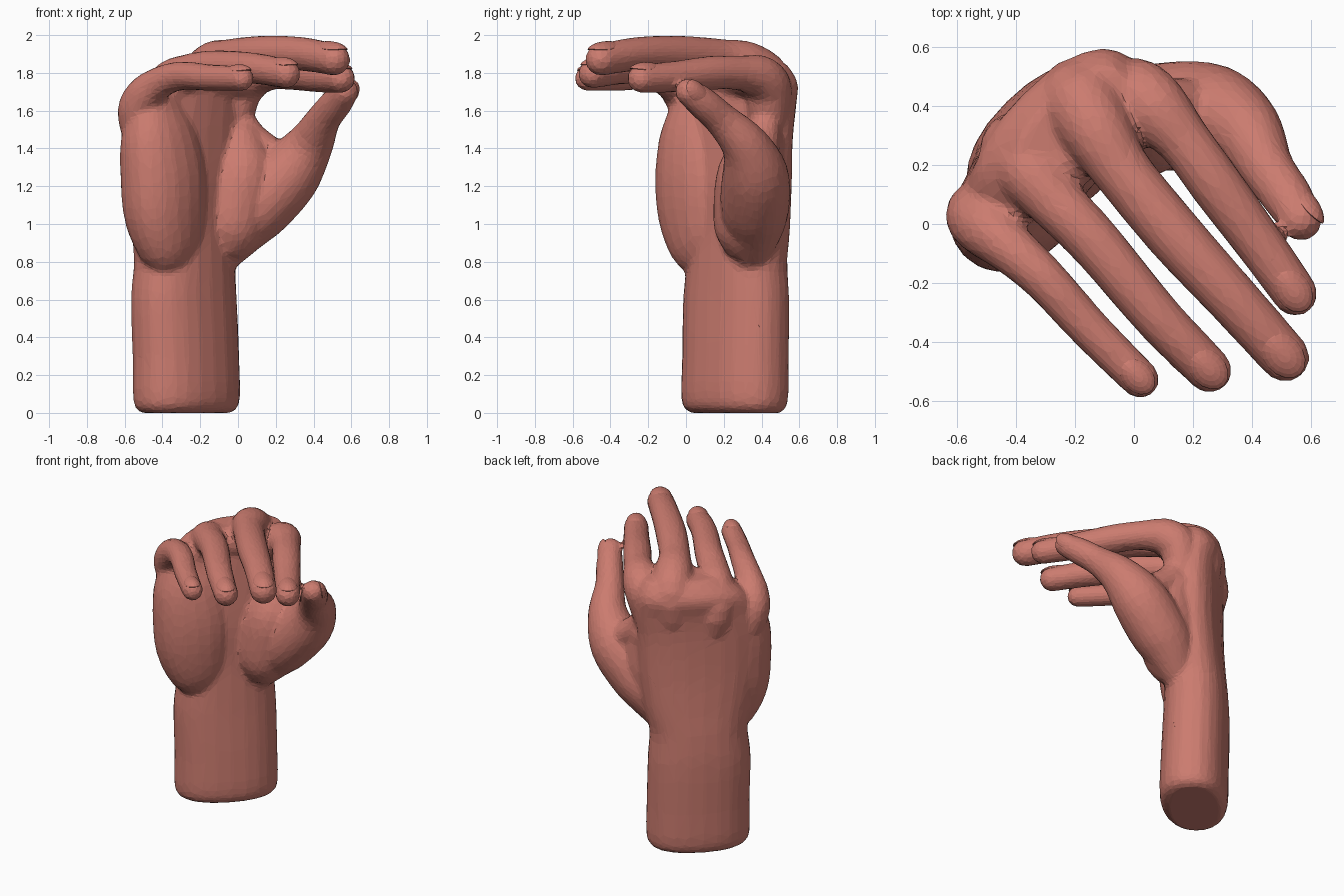
import bpy, bmesh, math
from mathutils import Vector

old = bpy.data.objects.get("Cube")
if old:
    bpy.data.objects.remove(old, do_unlink=True)

# One skin colour for everything
skin = bpy.data.materials.new("skin")
skin.use_nodes = True
tone = (0.60, 0.20, 0.16, 1)
skin.diffuse_color = tone
bsdf = skin.node_tree.nodes["Principled BSDF"]
bsdf.inputs["Base Color"].default_value = tone
bsdf.inputs["Roughness"].default_value = 0.8

H = math.sqrt(0.5)
ACROSS = Vector((H, H, 0))       # little-finger side to index side
FORWARD = Vector((H, -H, 0))     # the way the palm faces
UP = Vector((0, 0, 1))


def spline(rows, steps=4):
    """Smooth interpolation through rows of centre and radii."""
    pad = [rows[0]] + rows + [rows[-1]]
    out = []
    for i in range(len(rows) - 1):
        p, q, r, s = pad[i:i + 4]
        for k in range(steps):
            f = k / steps
            out.append([b + f * (c - a + f * (2*a - 5*b + 4*c - d + f * (3*b - a - 3*c + d))) / 2
                        for a, b, c, d in zip(p, q, r, s)])
    return out + [list(rows[-1])]


def frame(tangent, side):
    t = tangent.normalized()
    s = (side - t * side.dot(t)).normalized()
    return t, s, t.cross(s)


def loft(bm, rows, side, axis=None, round_tip=False, power=1.0, sides=20):
    """Skin elliptical rings along a path of (x, y, z, half width, half depth)."""
    rows = spline([tuple(r) for r in rows])
    if round_tip:
        end = Vector(rows[-1][:3])
        d = (end - Vector(rows[-2][:3])).normalized()
        a, b = rows[-1][3:]
        for k in (0.35, 0.65, 0.87, 0.98):
            w = math.sqrt(1 - k * k)
            rows.append([*(end + d * b * k), a * w, b * w])
    pts = [Vector(r[:3]) for r in rows]
    rings = []
    for i, row in enumerate(rows):
        along = axis or pts[min(i + 1, len(pts) - 1)] - pts[max(i - 1, 0)]
        t, s, n = frame(along, side)
        ring = []
        for k in range(sides):
            ang = math.tau * k / sides
            c, v = math.cos(ang), math.sin(ang)
            c = math.copysign(abs(c) ** power, c)
            v = math.copysign(abs(v) ** power, v)
            ring.append(bm.verts.new(pts[i] + s * c * row[3] + n * v * row[4]))
        rings.append(ring)
    for lo, hi in zip(rings, rings[1:]):
        for k in range(sides):
            j = (k + 1) % sides
            bm.faces.new((lo[k], lo[j], hi[j], hi[k]))
    bm.faces.new(rings[0][::-1])
    bm.faces.new(rings[-1])


def add_object(name, bm):
    mesh = bpy.data.meshes.new(name)
    bmesh.ops.recalc_face_normals(bm, faces=bm.faces)
    bm.to_mesh(mesh)
    bm.free()
    mesh.materials.append(skin)
    obj = bpy.data.objects.new(name, mesh)
    bpy.context.collection.objects.link(obj)
    return obj


def add_nail(name, rows, side):
    """Nail curved around the back of a fingertip."""
    tip = Vector(rows[-1][:3])
    r = rows[-1][3]
    t, s, n = frame(tip - Vector(rows[-2][:3]), side)
    centre = tip - t * r * 0.2 + n * (r - 0.007)
    bm = bmesh.new()
    bmesh.ops.create_uvsphere(bm, u_segments=16, v_segments=10, radius=1)
    for v in bm.verts:
        x, y, z = v.co
        drop = r * (0.28 * x * x + 0.15 * max(y, 0) ** 2)
        v.co = centre + s * x * r * 0.78 + t * y * r * 1.05 + n * (z * 0.016 - drop)
    add_object(name, bm)


hand = bmesh.new()

# Forearm and palm: height, offset across, offset forward, half width, half depth
palm = [(0.0, -.01, -.38, .28, .165), (.06, -.01, -.375, .325, .21), (.3, -.01, -.38, .325, .212),
        (.6, -.015, -.39, .325, .208), (.8, -.01, -.39, .31, .20), (.97, -.01, -.385, .345, .19),
        (1.2, -.02, -.375, .385, .185), (1.45, -.02, -.38, .395, .175), (1.62, .01, -.39, .38, .17),
        (1.75, .05, -.405, .33, .17), (1.85, .10, -.39, .23, .11)]
loft(hand, [(*(UP * z + ACROSS * s + FORWARD * t), a, b) for z, s, t, a, b in palm],
     ACROSS, axis=UP, power=0.9, sides=24)

# Fleshy pad below the little finger: wide across the palm
pad = [(-.31, .14, .78, .10), (-.355, .09, .88, .19), (-.385, .07, 1.05, .24),
       (-.395, .065, 1.25, .25), (-.42, .06, 1.45, .225), (-.44, .06, 1.6, .17)]
loft(hand, [(*p, p[3] * 0.76) for p in pad], ACROSS, round_tip=True, power=0.92)

# Fleshy pad at the root of the thumb
mound = [(-.07, .31, .84, .10), (-.04, .32, .95, .17), (-.01, .335, 1.12, .19),
         (.02, .35, 1.28, .18), (.01, .39, 1.42, .13)]
loft(hand, [(*p, p[3]) for p in mound], ACROSS, round_tip=True)

# Fingers: paths from inside the palm over the knuckle to the tip, with radius
fingers = {
    "index": [(-.04, .40, 1.3, .06), (-.01, .44, 1.66, .12), (.06, .40, 1.77, .12),
              (.17, .28, 1.80, .092), (.28, .13, 1.80, .09), (.42, -.06, 1.78, .083),
              (.545, -.235, 1.77, .077)],
    "middle": [(-.2, .38, 1.3, .06), (-.19, .43, 1.70, .135), (-.14, .34, 1.835, .125),
               (-.04, .18, 1.88, .10), (.14, -.04, 1.90, .098), (.34, -.26, 1.90, .09),
               (.51, -.45, 1.87, .085)],
    "ring": [(-.34, .22, 1.25, .06), (-.40, .26, 1.60, .12), (-.36, .19, 1.74, .12),
             (-.27, .08, 1.80, .098), (-.13, -.065, 1.83, .09), (.08, -.315, 1.825, .083),
             (.255, -.495, 1.795, .077)],
    "little": [(-.47, .10, 1.25, .06), (-.53, .04, 1.55, .105), (-.50, -.01, 1.67, .105),
               (-.41, -.09, 1.75, .085), (-.295, -.195, 1.785, .076), (-.15, -.355, 1.775, .071),
               (.02, -.525, 1.77, .066)],
}
for name, path in fingers.items():
    loft(hand, [(*p, p[3]) for p in path], ACROSS, round_tip=True)
    add_nail(name + "_nail", path, ACROSS)

# Thumb with its broad base
thumb = [(-.1, .34, .82, .10), (.02, .36, 1.0, .165), (.13, .365, 1.12, .185),
         (.27, .365, 1.27, .175), (.38, .31, 1.42, .127), (.45, .19, 1.55, .092),
         (.52, .09, 1.64, .085), (.565, .015, 1.70, .073)]
thumb_side = Vector((.47, -.30, -.74))
loft(hand, [(*p, p[3]) for p in thumb], thumb_side, round_tip=True)
add_nail("thumb_nail", thumb, thumb_side)

# Webs of skin: thumb to index finger, and along the roots of the fingers
webs = {
    "thumb": ([(-.02, .43, 1.62, .07), (.06, .41, 1.46, .09), (.2, .39, 1.34, .10)], ACROSS),
    "fingers": ([(-.46, .02, 1.64, .08), (-.34, .12, 1.72, .09), (-.22, .22, 1.76, .10),
                 (-.07, .31, 1.77, .10), (.07, .36, 1.75, .08)], FORWARD),
}
for path, side in webs.values():
    loft(hand, [(*p, p[3]) for p in path], side)

# Fuse the parts into one skin, soften the creases, then facet it
body = add_object("hand", hand)
fuse = body.modifiers.new("fuse", "REMESH")
fuse.mode = "VOXEL"
fuse.voxel_size = 0.016
soft = body.modifiers.new("soften", "SMOOTH")
soft.factor = 0.5
soft.iterations = 6
facet = body.modifiers.new("facet", "DECIMATE")
facet.ratio = 0.12
